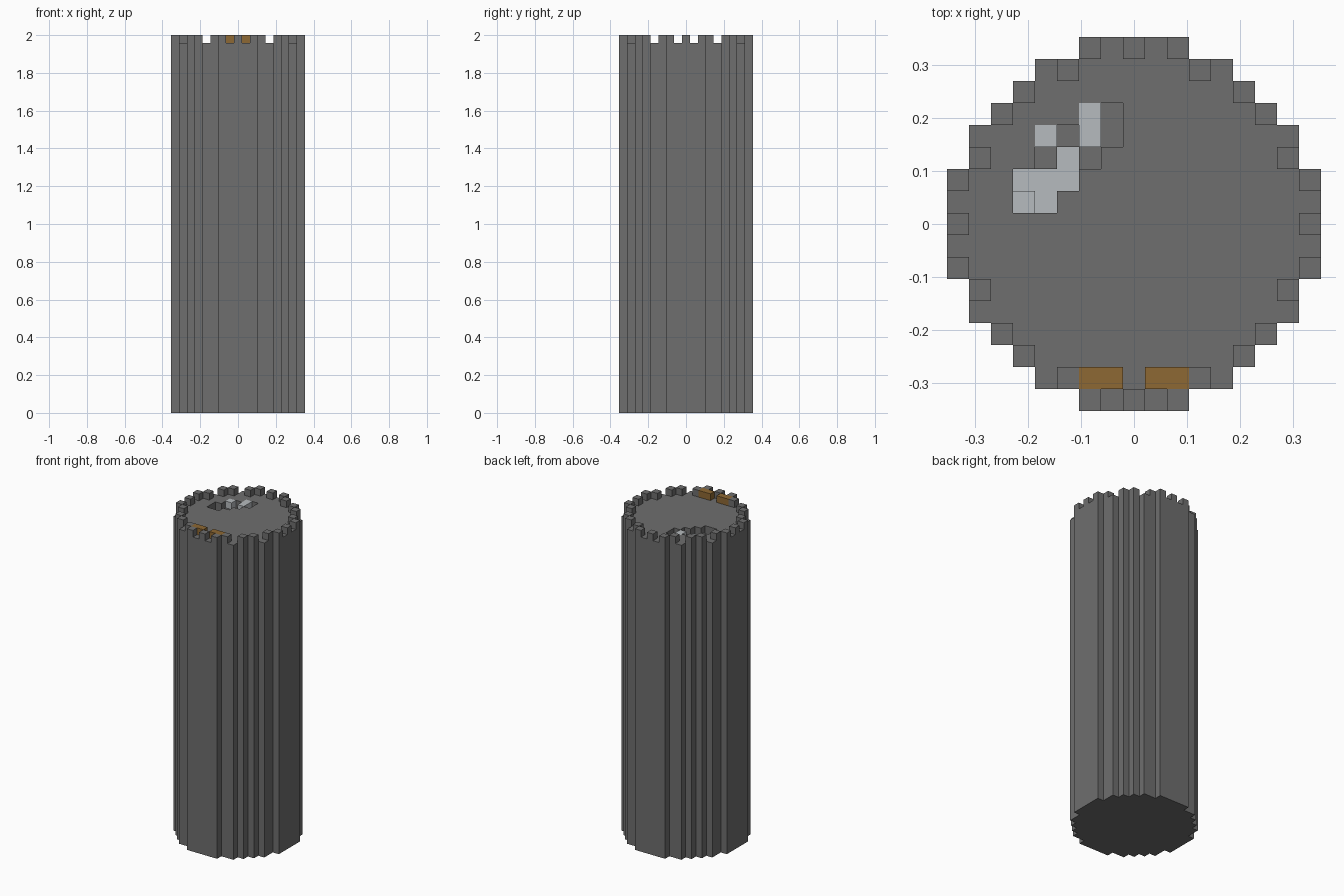
import bpy
import bmesh

if "Cube" in bpy.data.objects:
    bpy.data.objects.remove(bpy.data.objects["Cube"], do_unlink=True)

U = 2 / 48          # edge of one block
DECK = 47           # deck height in blocks
HALF_WIDTHS = [8, 8, 8, 7, 7, 6, 5, 4, 2]   # half width of each row, from the middle out


def make_material(name, color):
    mat = bpy.data.materials.new(name)
    mat.use_nodes = True
    mat.diffuse_color = (*color, 1)
    bsdf = mat.node_tree.nodes["Principled BSDF"]
    bsdf.inputs["Base Color"].default_value = (*color, 1)
    bsdf.inputs["Roughness"].default_value = 0.9
    return mat


stone = make_material("grey_stone", (0.156, 0.156, 0.156))
wood = make_material("brown_wood", (0.27, 0.14, 0.033))
pale = make_material("pale_stone", (0.47, 0.50, 0.52))


def finish(name, bm, materials):
    bmesh.ops.remove_doubles(bm, verts=bm.verts, dist=1e-5)
    bmesh.ops.dissolve_limit(bm, angle_limit=0.01, verts=bm.verts,
                             edges=bm.edges, delimit={'MATERIAL'})
    mesh = bpy.data.meshes.new(name)
    bm.to_mesh(mesh)
    bm.free()
    for mat in materials:
        mesh.materials.append(mat)
    obj = bpy.data.objects.new(name, mesh)
    bpy.context.collection.objects.link(obj)
    return obj


def add_quad(bm, points, index=0):
    face = bm.faces.new([bm.verts.new([c * U for c in p]) for p in points])
    face.material_index = index


def add_block(bm, i, j, k, width=1):
    """Box whose lowest-x cell is (i, j) and whose base is at layer k."""
    verts = bmesh.ops.create_cube(bm, size=U)["verts"]
    for v in verts:
        v.co.x = v.co.x * width + (i + (width - 1) / 2) * U
        v.co.y += j * U
        v.co.z += (k + 0.5) * U


# Recess in the deck: pale pit, shallow grey steps, pale flush stones
pit = {(-5, 2), (-4, 2), (-3, 2), (-4, 1), (-3, 3)}
ledge = {(-5, 1)}
steps = {(-4, 3), (-3, 4), (-2, 3), (-1, 4), (-1, 5)}
flush_stones = {(-4, 4), (-2, 4), (-2, 5)}


def height(i, j):
    if abs(j) > 8 or abs(i) > HALF_WIDTHS[abs(j)]:
        return 0
    if (i, j) in pit:
        return DECK - 2
    if (i, j) in ledge | steps | flush_stones:
        return DECK - 1
    return DECK


# Stepped round tower body
bm = bmesh.new()
for j in range(-8, 9):
    for i in range(-8, 9):
        h = height(i, j)
        if not h:
            continue
        x0, x1, y0, y1 = i - 0.5, i + 0.5, j - 0.5, j + 0.5
        corners = [(x0, y0), (x1, y0), (x1, y1), (x0, y1)]
        add_quad(bm, [(*c, h) for c in corners], int((i, j) in pit | ledge))
        add_quad(bm, [(*c, 0) for c in reversed(corners)])
        for n, (di, dj) in enumerate([(0, -1), (1, 0), (0, 1), (-1, 0)]):
            low = height(i + di, j + dj)
            if low < h:
                a, b = corners[n], corners[(n + 1) % 4]
                add_quad(bm, [(*a, low), (*b, low), (*b, h), (*a, h)])
finish("tower_body", bm, [stone, pale])

# Battlement blocks, mirrored into all four quarters
bm = bmesh.new()
quarter = [(0, 8), (2, 8), (3, 7), (5, 6), (6, 5), (7, 3), (8, 2), (8, 0)]
for i, j in sorted({(i * sx, j * sy) for i, j in quarter
                    for sx in (-1, 1) for sy in (-1, 1)}):
    add_block(bm, i, j, DECK)
finish("battlements", bm, [stone])

# Two wooden benches behind the front battlements
for name, start in (("left_bench", 1), ("right_bench", -2)):
    bm = bmesh.new()
    add_block(bm, start, -7, DECK, width=2)
    finish(name, bm, [wood])

# Pale stones level with the deck
bm = bmesh.new()
for i, j in sorted(flush_stones):
    add_block(bm, i, j, DECK - 1)
finish("pale_stones", bm, [pale])
